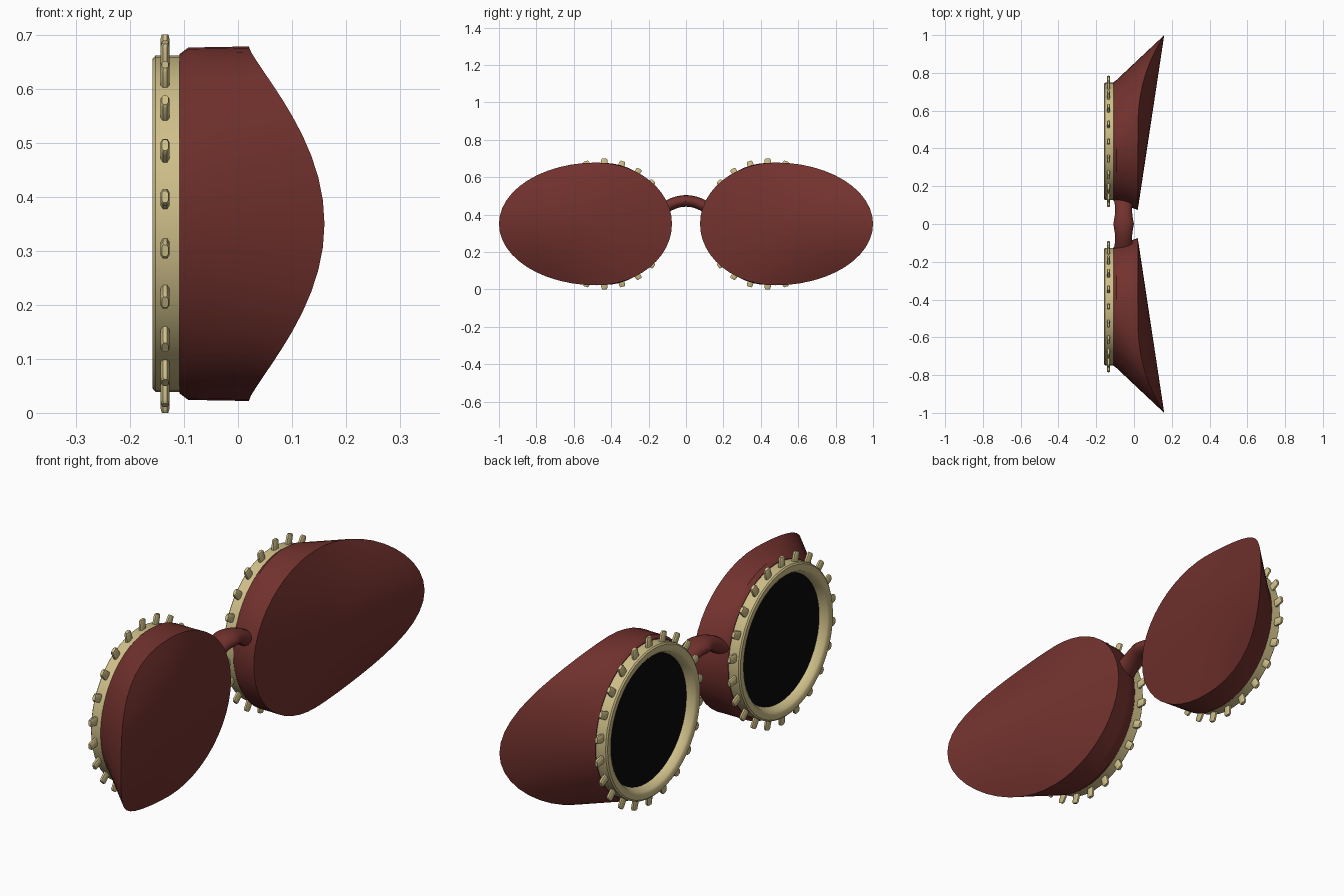
import bpy, bmesh, math
from mathutils import Vector

if "Cube" in bpy.data.objects:
    bpy.data.objects.remove(bpy.data.objects["Cube"])

N = 48            # segments around each cup
CY, CZ = 0.437, 0.35   # centre of the lens


def material(name, rgb):
    m = bpy.data.materials.new(name)
    m.diffuse_color = (*rgb, 1)
    m.use_nodes = True
    m.node_tree.nodes["Principled BSDF"].inputs["Base Color"].default_value = m.diffuse_color
    return m


red = material("dark_red_rubber", (0.17, 0.032, 0.027))
tan = material("pale_brass", (0.62, 0.52, 0.25))
black = material("black_glass", (0.003, 0.003, 0.003))


def make_object(name, bm, mat, angle=35):
    bmesh.ops.recalc_face_normals(bm, faces=bm.faces[:])
    me = bpy.data.meshes.new(name)
    bm.to_mesh(me)
    bm.free()
    me.materials.append(mat)
    ob = bpy.data.objects.new(name, me)
    bpy.context.collection.objects.link(ob)
    bpy.ops.object.select_all(action='DESELECT')
    ob.select_set(True)
    bpy.context.view_layer.objects.active = ob
    bpy.ops.object.shade_smooth_by_angle(angle=math.radians(angle))
    return ob


def loft(rings, cap_start=False, cap_end=False):
    """Join closed rings of points into a skin."""
    bm = bmesh.new()
    rows = [[bm.verts.new(p) for p in r] for r in rings]
    n = len(rows[0])
    for a, b in zip(rows, rows[1:]):
        for i in range(n):
            j = (i + 1) % n
            bm.faces.new((a[i], a[j], b[j], b[i]))
    if cap_start:
        bm.faces.new(rows[0])
    if cap_end:
        bm.faces.new(rows[-1])
    return bm


ANGLES = [2 * math.pi * i / N for i in range(N)]


def circle(x, r, side):
    return [Vector((x, side * (CY + r * math.cos(t)), CZ + r * math.sin(t))) for t in ANGLES]


# back outline: egg shape, stretched outwards to the temple
EY, EZ = 0.48, 0.328


def outline(t, s=1.0):
    c = math.cos(t)
    return EY + s * c * (0.52 if c > 0 else 0.405), s * EZ * math.sin(t)


def back_x(y, dz):
    """Back surface: straight ridge along the middle, falling to the edge."""
    mid = 0.02 + 0.14 * (y - 0.075) / 0.925
    edge = 0.02 + 0.14 * max(0.0, (y - 0.5) / 0.5) ** 2.3
    u = (y - EY) / (0.52 if y > EY else 0.405)
    zmax = EZ * math.sqrt(max(1e-6, 1 - u * u))
    k = min(1.0, abs(dz) / zmax) ** 2
    if abs(u) > 0.999:
        k = 0
    return mid + (edge - mid) * k


def back_ring(s, side):
    pts = []
    for t in ANGLES:
        y, dz = outline(t, s)
        pts.append(Vector((back_x(y, dz), side * y, CZ + dz)))
    return pts


for side, label in ((1, "left"), (-1, "right")):
    # eye cup: round front, flaring side wall, convex back
    front = circle(-0.108, 0.314, side)
    lip = circle(-0.092, 0.326, side)
    edge = back_ring(1.0, side)
    wall = [[a.lerp(b, f) for a, b in zip(lip, edge)] for f in (0.33, 0.67)]
    back = [back_ring(s, side) for s in (0.9, 0.75, 0.58, 0.4, 0.2, 0.06)]
    make_object(label + "_eye_cup", loft([front, lip, *wall, edge, *back], True, True), red)

    # lens rim
    profile = [(-0.098, 0.311), (-0.153, 0.311), (-0.158, 0.305), (-0.158, 0.284),
               (-0.152, 0.275), (-0.122, 0.262), (-0.098, 0.262), (-0.098, 0.311)]
    bm = loft([circle(x, r, side) for x, r in profile])
    bmesh.ops.remove_doubles(bm, verts=bm.verts[:], dist=1e-5)
    make_object(label + "_lens_rim", bm, tan)

    # dark lens
    make_object(label + "_lens", loft([circle(-0.11, 0.266, side), circle(-0.124, 0.266, side)],
                                      True, True), black)

    # studs around the rim
    bm = bmesh.new()
    for k in range(22):
        t = math.radians(90 + k * 360 / 22)
        rad = Vector((0, side * math.cos(t), math.sin(t)))
        tan_dir = Vector((0, -side * math.sin(t), math.cos(t)))
        c = Vector((-0.135, side * CY, CZ))
        rows = []
        for r, w, d in ((0.305, 0.017, 0.008), (0.343, 0.016, 0.008), (0.35, 0.011, 0.006)):
            rows.append([bm.verts.new(c + rad * r + tan_dir * (w * a) + Vector((d * b, 0, 0)))
                         for a, b in ((-1, -0.5), (-0.6, -1), (0.6, -1), (1, -0.5),
                                      (1, 0.5), (0.6, 1), (-0.6, 1), (-1, 0.5))])
        for a, b in zip(rows, rows[1:]):
            for i in range(8):
                j = (i + 1) % 8
                bm.faces.new((a[i], a[j], b[j], b[i]))
        bm.faces.new(rows[0])
        bm.faces.new(rows[-1])
    make_object(label + "_rim_studs", bm, tan)

# arched nose bridge
rings = []
for i in range(17):
    u = -1 + i / 8
    y, z = 0.15 * u, 0.473 - 0.065 * abs(u) ** 2
    nrm = Vector((0, 0.13 * u, 0.15)).normalized()
    w = 0.055 - 0.01 * math.sin(math.pi * abs(u))
    rings.append([Vector((-0.055 + w * math.cos(a), y, z)) + nrm * (0.031 * math.sin(a))
                  for a in (2 * math.pi * j / 16 for j in range(16))])
make_object("nose_bridge", loft(rings, True, True), red)
